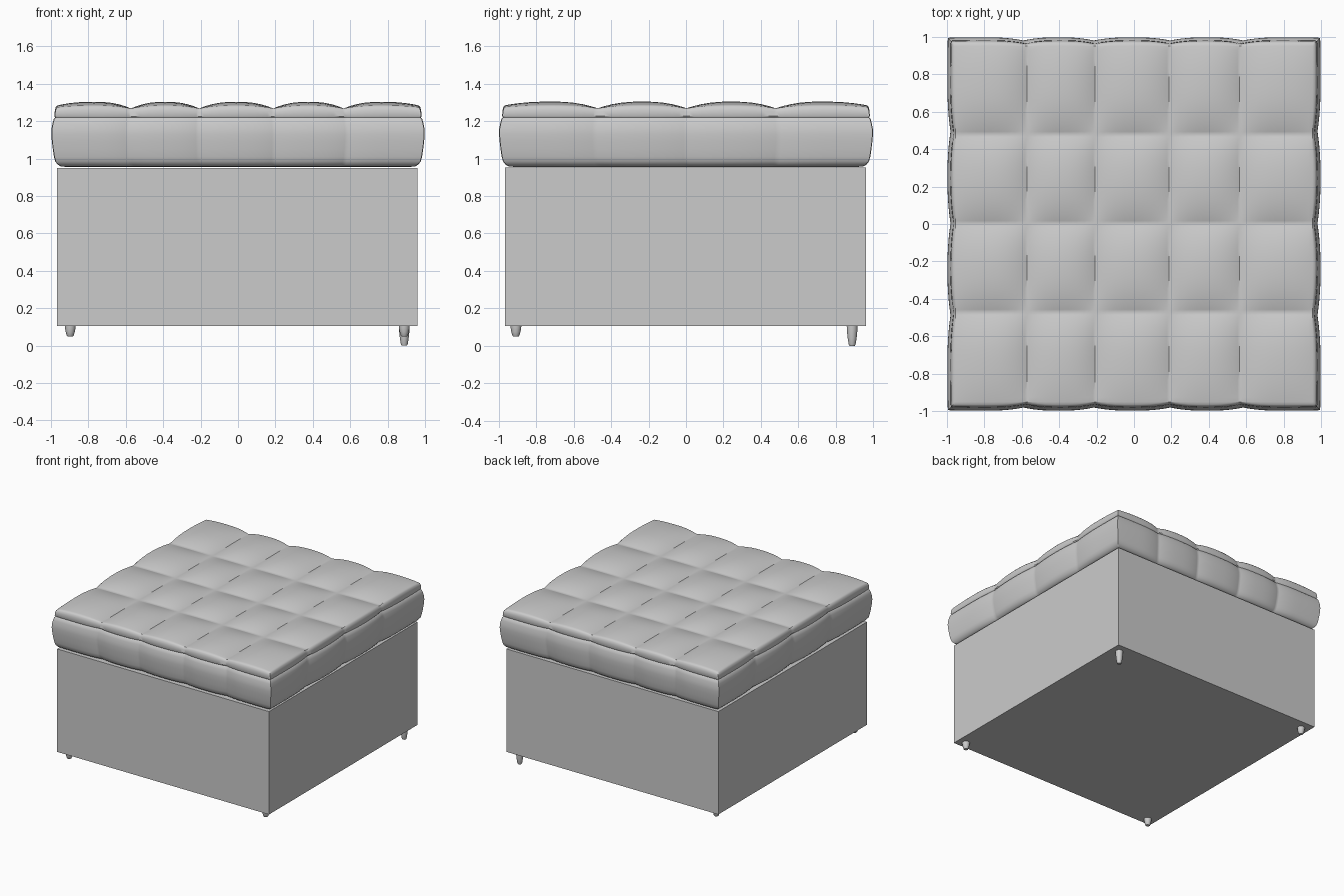
import bpy, bmesh, math

if "Cube" in bpy.data.objects:
    bpy.data.objects.remove(bpy.data.objects["Cube"])

SEAMS_X = [-1, -0.592, -0.215, 0.195, 0.585, 1]
SEAMS_Y = [-1, -0.488, 0.003, 0.496, 1]
STEPS = [0, 0.03, 0.08, 0.16, 0.27, 0.39, 0.5, 0.61, 0.73, 0.84, 0.92, 0.97]


def make_object(name, bm, smooth=None):
    bmesh.ops.recalc_face_normals(bm, faces=bm.faces)
    mesh = bpy.data.meshes.new(name)
    bm.to_mesh(mesh)
    bm.free()
    obj = bpy.data.objects.new(name, mesh)
    bpy.context.collection.objects.link(obj)
    if smooth:
        bpy.ops.object.select_all(action='DESELECT')
        obj.select_set(True)
        bpy.context.view_layer.objects.active = obj
        bpy.ops.object.shade_smooth_by_angle(angle=math.radians(smooth))
    return obj


def puff_samples(seams, edge, power):
    """Positions along one axis with puffiness (0 on a seam, 1 mid-cell)."""
    out = []
    last = len(seams) - 2
    for c in range(last + 1):
        a, b = seams[c], seams[c + 1]
        for s in STEPS + ([1.0] if c == last else []):
            t = 2 * s - 1
            drop = abs(t) ** power
            if (c == 0 and t < 0) or (c == last and t > 0):
                drop *= 1 - edge
            out.append((a + (b - a) * s, 1 - drop))
    return out


# Tufted cushion: puffed top grid, then wall rings stepping down to the bottom
def build_cushion():
    xs = puff_samples(SEAMS_X, 0.45, 2.4)
    ys = puff_samples(SEAMS_Y, 0.45, 2.4)
    wall_x = puff_samples(SEAMS_X, 0.85, 2.6)
    wall_y = puff_samples(SEAMS_Y, 0.85, 2.2)
    nx, ny = len(xs) - 1, len(ys) - 1
    bm = bmesh.new()

    def place(i, j, inset, z, scallop=0.017):
        k = 0.998 - inset
        x, y = xs[i][0] * k, ys[j][0] * k
        if i in (0, nx):
            x -= math.copysign(scallop * (1 - wall_y[j][1]), x)
        if j in (0, ny):
            y -= math.copysign(scallop * (1 - wall_x[i][1]), y)
        return bm.verts.new((x, y, z))

    def height(i, j):
        return 1.268 + 0.036 * xs[i][1] * ys[j][1]

    top = [[place(i, j, 0.032, height(i, j)) for j in range(ny + 1)]
           for i in range(nx + 1)]
    for i in range(nx):
        for j in range(ny):
            bm.faces.new((top[i][j], top[i + 1][j], top[i + 1][j + 1], top[i][j + 1]))

    loop = ([(i, 0) for i in range(nx)] + [(nx, j) for j in range(ny)]
            + [(i, ny) for i in range(nx, 0, -1)] + [(0, j) for j in range(ny, 0, -1)])
    ring = [top[i][j] for i, j in loop]

    # Wall profile: (inset, z); the upper lip follows the puffed rim
    lip = [(0.023, 0.86), (0.019, 0.6), (0.016, 0.12)]
    wall = [(0.021, 1.219), (0.013, 1.212), (0.007, 1.19), (0.001, 1.16), (0, 1.13),
            (0.003, 1.09), (0.008, 1.05), (0.014, 1.01), (0.021, 0.985),
            (0.034, 0.968), (0.05, 0.959), (0.075, 0.956)]
    for n, (inset, z) in enumerate(lip + wall):
        new = []
        for i, j in loop:
            zz = 1.22 + z * (height(i, j) - 1.22) if n < len(lip) else z
            new.append(place(i, j, inset, zz))
        m = len(loop)
        for a in range(m):
            b = (a + 1) % m
            bm.faces.new((ring[a], new[a], new[b], ring[b]))
        ring = new
    bm.faces.new(ring)
    make_object("tufted_cushion", bm, 40)


# Plain box base
def build_base():
    bm = bmesh.new()
    bmesh.ops.create_cube(bm, size=1)
    for v in bm.verts:
        v.co = (v.co.x * 1.925 - 0.004, v.co.y * 1.928 - 0.003,
                0.106 if v.co.z < 0 else 0.951)
    make_object("base_box", bm)


# Small turned foot, tapering downward
def build_foot(name, x, y, bottom):
    bm = bmesh.new()
    h = 0.108 - bottom
    profile = [(0.029, 1), (0.028, 0.75), (0.024, 0.4), (0.019, 0.1), (0.015, 0)]
    sides, rings = 16, []
    for r, f in profile:
        rings.append([bm.verts.new((x + r * math.cos(math.tau * k / sides),
                                    y + r * math.sin(math.tau * k / sides),
                                    bottom + f * h)) for k in range(sides)])
    for a, b in zip(rings, rings[1:]):
        for k in range(sides):
            n = (k + 1) % sides
            bm.faces.new((a[k], a[n], b[n], b[k]))
    bm.faces.new(rings[0])
    bm.faces.new(rings[-1])
    make_object(name, bm, 40)


build_cushion()
build_base()
for side, x in (("left", -0.897), ("right", 0.889)):
    for end, y in (("front", -0.908), ("back", 0.887)):
        # The back right foot is longer and reaches the floor
        build_foot(f"{end}_{side}_foot", x, y, 0.0 if (end, side) == ("back", "right") else 0.05)
